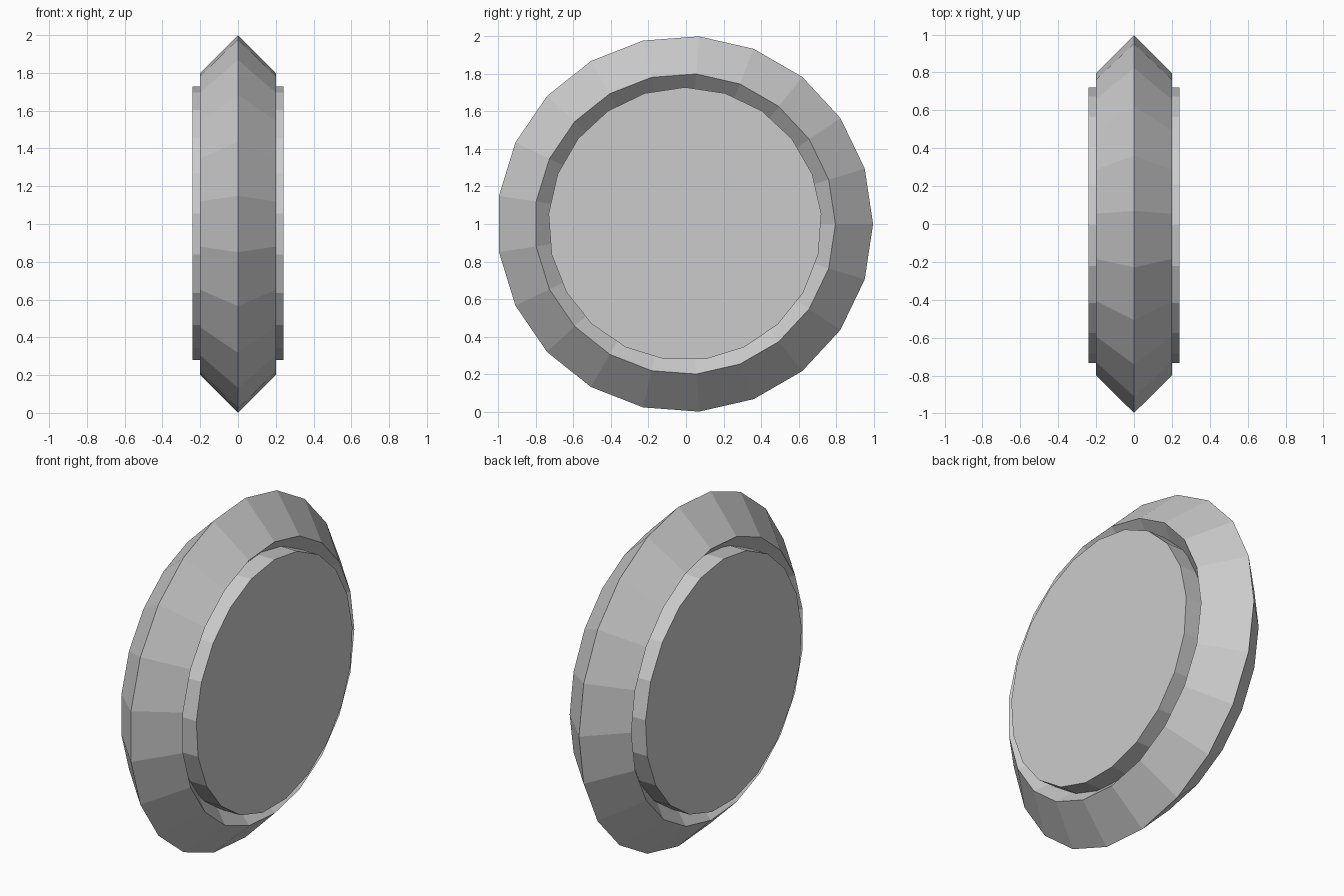
import bpy, bmesh
from math import sin, cos, pi, radians

if "Cube" in bpy.data.objects:
    bpy.data.objects.remove(bpy.data.objects["Cube"])

SIDES = 21
CENTRE = (0, -0.0056, 1.0)


def lathe(name, profile, phase, closed=False):
    """Revolve (x, radius) points about the x axis, flat shaded."""
    bm = bmesh.new()
    rings = []
    for i in range(SIDES):
        a = phase + 2 * pi * i / SIDES
        rings.append([bm.verts.new((x, r * cos(a), r * sin(a))) for x, r in profile])
    n = len(profile)
    for i in range(SIDES):
        a, b = rings[i], rings[(i + 1) % SIDES]
        for j in range(n if closed else n - 1):
            k = (j + 1) % n
            bm.faces.new((a[j], b[j], b[k], a[k]))
    if not closed:
        bm.faces.new([r[0] for r in rings])
        bm.faces.new([r[-1] for r in rings])
    bmesh.ops.recalc_face_normals(bm, faces=bm.faces)
    mesh = bpy.data.meshes.new(name)
    bm.to_mesh(mesh)
    bm.free()
    obj = bpy.data.objects.new(name, mesh)
    obj.location = CENTRE
    bpy.context.collection.objects.link(obj)
    return obj


# Tyre: ring with a diamond cross-section, one corner pointing to +y
MAJOR, MINOR = 0.802, 0.2008
lathe("tyre", [(0, MAJOR + MINOR), (MINOR, MAJOR), (0, MAJOR - MINOR), (-MINOR, MAJOR)],
      0, closed=True)

# Hub: solid disc through the ring, one corner pointing up
lathe("hub_disc", [(-0.241, 0.729), (0.241, 0.729)], radians(90))
